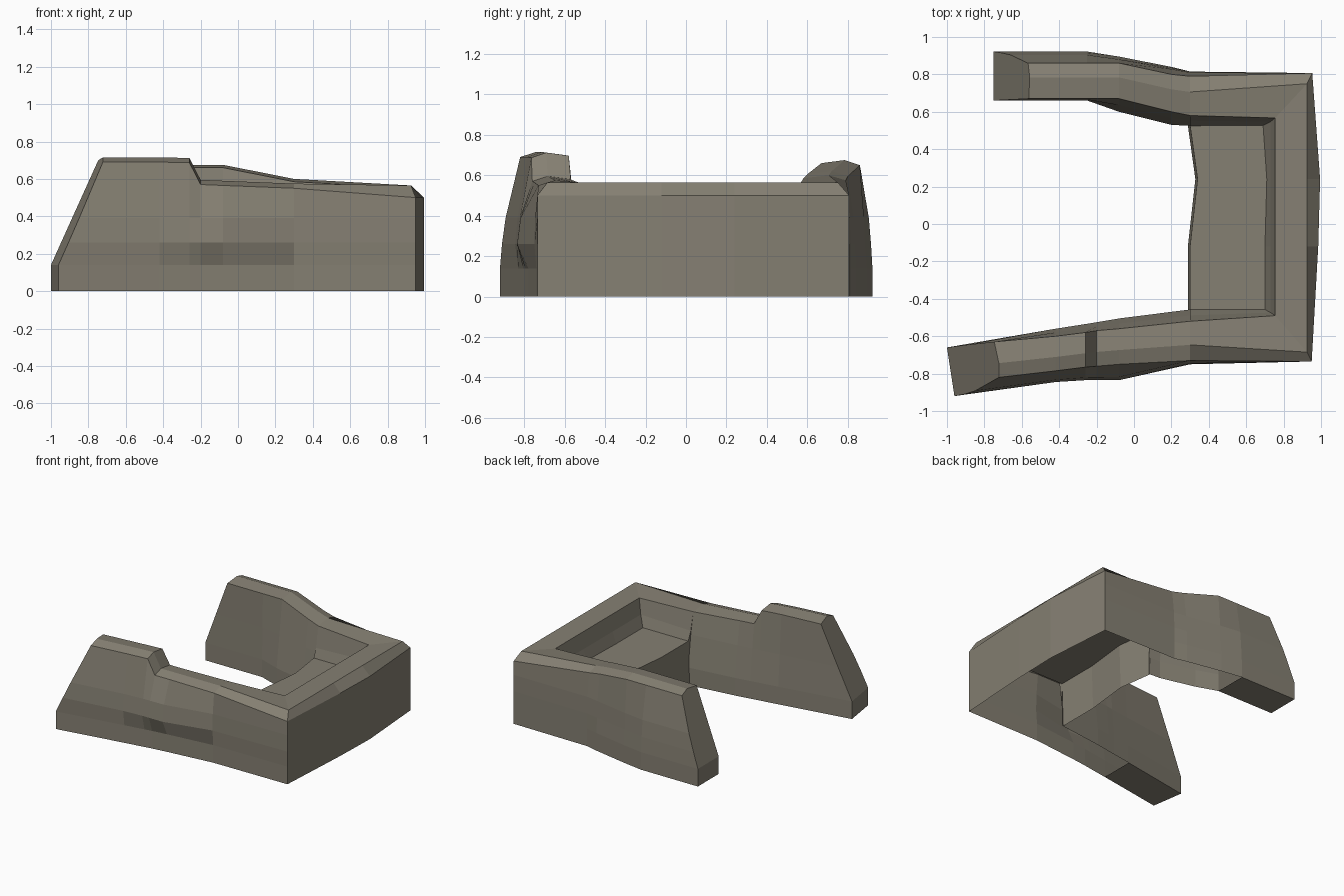
import bpy, bmesh

if "Cube" in bpy.data.objects:
    bpy.data.objects.remove(bpy.data.objects["Cube"])

stone = bpy.data.materials.new("weathered grey stone")
stone.diffuse_color = (0.235, 0.215, 0.170, 1)
stone.use_nodes = True
stone.node_tree.nodes["Principled BSDF"].inputs["Base Color"].default_value = stone.diffuse_color
LEDGE = 0.35


def mix(a, b, t):
    return a + (b - a) * t


def finish(name, bm):
    bmesh.ops.remove_doubles(bm, verts=bm.verts, dist=0.0005)
    bmesh.ops.dissolve_degenerate(bm, edges=bm.edges, dist=0.0005)
    me = bpy.data.meshes.new(name)
    bm.to_mesh(me)
    bm.free()
    me.materials.append(stone)
    ob = bpy.data.objects.new(name, me)
    bpy.context.collection.objects.link(ob)


def arm(x, base, bulge, edge, inner, foot, top, lean=0, skew=0, clip=False):
    """Cross-section of a side wall: outer foot, over the top, to inner foot."""
    low, mid = (LEDGE, .42) if clip else (0, .39)
    pts = [(base, 0), (base, .14), (bulge, .26), (mix(bulge, edge, .2), .39),
           (edge, top - .025), (mix(edge, inner, .4), top), (inner, top - .015),
           (mix(foot, inner, .5), mid), (foot, max(low, .14)), (foot, low)]
    return [(x + lean * max(0, z - .14) + skew * (y - foot) / (base - foot), y, z)
            for y, z in pts]


def rear(x, y, y_crest, y_in, x_foot, y_foot):
    """Cross-section of the end wall and its corners, stopping at the ledge."""
    outer = [(x, y, z) for z in (0, .14, .26, .39, .50)]
    return outer + [(.925, y_crest, .565), (.755, y_in, .56),
                    (.73, mix(y_in, y_foot, .5), .44)] + [(x_foot, y_foot, LEDGE)] * 2


front_join = (.30, -.74, -.75, -.73, -.52, -.457, .575)
back_join = (.30, .815, .815, .79, .58, .525, .60)

front_wall = [
    arm(-1, -.92, -.91, -.82, -.63, -.66, .715, .46, .04),
    arm(-.42, -.83, -.845, -.785, -.60, -.56, .715),
    arm(-.26, -.805, -.835, -.765, -.58, -.535, .712),
    arm(-.20, -.795, -.835, -.76, -.57, -.525, .595),
    arm(-.08, -.78, -.835, -.75, -.56, -.505, .59),
    arm(*front_join),
    arm(*front_join, clip=True)]
end_wall = [
    rear(.95, -.735, -.685, -.49, .70, -.457),
    rear(.985, -.12, -.12, -.12, .70, -.12),
    rear(.995, .24, .24, .24, .71, .24),
    rear(.953, .807, .75, .567, .69, .527)]
back_wall = [
    arm(*back_join, clip=True),
    arm(*back_join),
    arm(.20, .84, .835, .80, .60, .53, .62),
    arm(-.08, .895, .885, .86, .67, .60, .675),
    arm(-.25, .922, .915, .86, .67, .66, .675),
    arm(-.75, .922, .915, .86, .67, .66, .675, .36)]

# U-shaped wall lofted through the sections, open underneath
bm = bmesh.new()
rows = [[bm.verts.new(p) for p in s] for s in front_wall + end_wall + back_wall]
for a, b in zip(rows, rows[1:]):
    for j in range(9):
        bm.faces.new((a[j], b[j], b[j + 1], a[j + 1]))
# broken ends of the two side walls
for row, flip in ((rows[0], False), (rows[-1], True)):
    for ids in ((0, 1, 8, 9), (1, 2, 3, 7, 8), (3, 4, 6, 7), (4, 5, 6)):
        f = [row[i] for i in ids]
        bm.faces.new(f[::-1] if flip else f)
# short closed soles at the wall ends
for a, b in ((rows[0], rows[1]), (rows[-2], rows[-1])):
    bm.faces.new((a[0], a[9], b[9], b[0]))
finish("ruined_wall", bm)

# ledge inside the closed end: top and front face
bm = bmesh.new()
steps = [(-.457, .70, .30), (-.12, .70, .30), (.24, .71, .34), (.527, .69, .30)]
cols = [[bm.verts.new((back, y, LEDGE)), bm.verts.new((front, y, LEDGE)),
         bm.verts.new((front - .012, y, 0))] for y, back, front in steps]
for a, b in zip(cols, cols[1:]):
    for j in range(2):
        bm.faces.new((a[j], a[j + 1], b[j + 1], b[j]))
finish("inner_ledge", bm)
